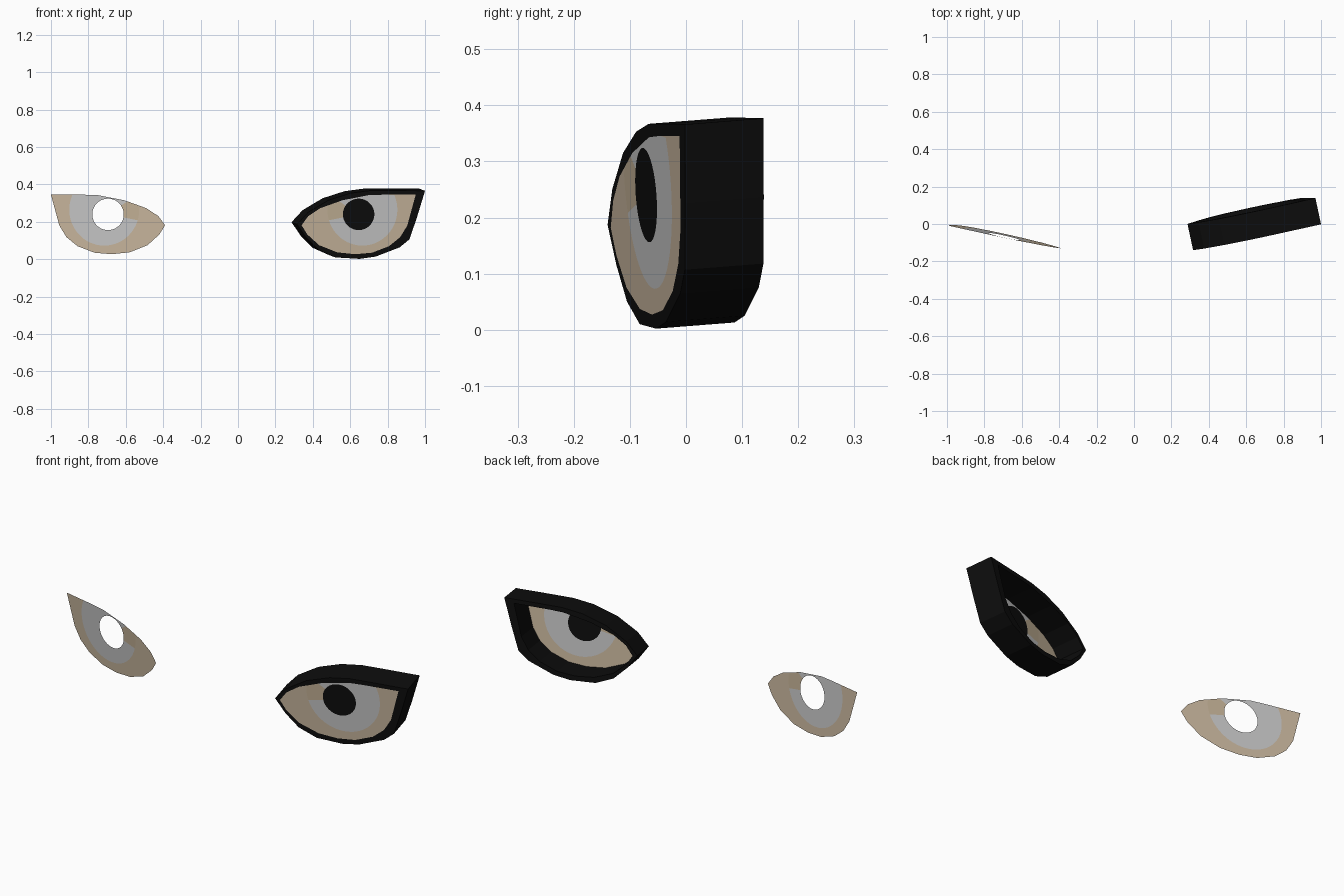
import bpy, bmesh, math
from mathutils import Vector

if "Cube" in bpy.data.objects:
    bpy.data.objects.remove(bpy.data.objects["Cube"])


def material(name, rgb):
    m = bpy.data.materials.new(name)
    m.diffuse_color = (*rgb, 1)
    m.use_nodes = True
    m.node_tree.nodes["Principled BSDF"].inputs["Base Color"].default_value = m.diffuse_color
    return m


BLACK = material("black", (0.004, 0.004, 0.004))
GREY = material("iris_grey", (0.58, 0.58, 0.58))
BEIGE = material("beige", (0.59, 0.48, 0.345))
TAN = material("tan", (0.56, 0.45, 0.31))

# Almond outline (u, z), u measured from the pupil centre towards the outer corner
ALMOND = [(-.305, .182), (-.27, .23), (-.205, .273), (-.088, .315), (.055, .343),
          (.125, .345), (.305, .345), (.26, .18), (.222, .118), (.163, .07),
          (.072, .035), (-.019, .027), (-.115, .037), (-.211, .075), (-.275, .133)]
# Outer edge of the frame (x, z)
RIM = [(.316, .187), (.375, .251), (.482, .315), (.60, .353), (.706, .367),
       (.83, .367), (1.0, .366), (.957, .225), (.917, .107), (.865, .064),
       (.735, .014), (.65, .002), (.52, .01), (.43, .05), (.365, .115)]
PUPIL_Z, PUPIL_R = .24, .084
DEPTH = Vector((-.03, .14, .011))


def right_point(x, z):
    return Vector((x, -.14 + .22 * (x - .315) - .07 * (z - .187), z))


def right_eye(u, z):
    return right_point(.645 + u, z)


def left_eye(u, z):
    x = -.695 - u
    return Vector((x, -.13 - .22 * (x + .39) - .07 * (z - .182), z))


def finish(name, bm, mats):
    me = bpy.data.meshes.new(name)
    bm.to_mesh(me)
    bm.free()
    for m in mats:
        me.materials.append(m)
    ob = bpy.data.objects.new(name, me)
    bpy.context.collection.objects.link(ob)
    return ob


def almond_distance(a):
    """Distance from the pupil centre to the almond outline at angle a."""
    d = Vector((math.cos(a), math.sin(a)))
    best = 9
    for i, p in enumerate(ALMOND):
        p = Vector((p[0], p[1] - PUPIL_Z))
        q = ALMOND[i - 1]
        e = Vector((q[0], q[1] - PUPIL_Z)) - p
        den = d.x * e.y - d.y * e.x
        if abs(den) > 1e-9:
            t = (p.x * e.y - p.y * e.x) / den
            s = (p.x * d.y - p.y * d.x) / den
            if t > 0 and -1e-6 <= s <= 1 + 1e-6:
                best = min(best, t)
    return best


def iris_distance(a):
    """Distance from the pupil centre to the iris ellipse at angle a."""
    cu, cz, ru, rz = .02, .025, .187, .192
    c, s = math.cos(a), math.sin(a)
    A = (c / ru) ** 2 + (s / rz) ** 2
    B = -2 * (c * cu / ru ** 2 + s * cz / rz ** 2)
    C = (cu / ru) ** 2 + (cz / rz) ** 2 - 1
    return (-B + math.sqrt(B * B - 4 * A * C)) / (2 * A)


def polar(place, a, r):
    return place(r * math.cos(a), PUPIL_Z + r * math.sin(a))


ANGLES = sorted({round(2 * math.pi * i / 64, 4) for i in range(64)} |
                {round(math.atan2(z - PUPIL_Z, u) % (2 * math.pi), 4) for u, z in ALMOND})


def eye_sheet(name, place):
    """Thin eye sheet with a round pupil hole, iris ring and outer white."""
    bm = bmesh.new()
    rings = []
    for a in ANGLES:
        edge = almond_distance(a)
        iris = min(iris_distance(a), edge)
        rings.append([bm.verts.new(polar(place, a, r)) for r in (PUPIL_R, iris, edge)])
    for i, a in enumerate(ANGLES):
        p, q = rings[i], rings[(i + 1) % len(rings)]
        nxt = ANGLES[(i + 1) % len(ANGLES)]
        mid = (a + (nxt if nxt > a else nxt + 2 * math.pi)) / 2
        patch = math.radians(147) < mid < math.radians(192)   # tan mark in the iris
        for k in (0, 1):
            f = bm.faces.new((p[k], p[k + 1], q[k + 1], q[k]))
            f.material_index = 1 if k else (2 if patch else 0)
    bmesh.ops.remove_doubles(bm, verts=bm.verts, dist=1e-5)
    bm.normal_update()
    for f in bm.faces:
        if f.normal.y > 0:
            f.normal_flip()
    return finish(name, bm, (GREY, BEIGE, TAN))


eye_sheet("left_eye_sheet", left_eye)
eye_sheet("right_eye_sheet", right_eye)

# Pupil disc filling the hole of the right eye
bm = bmesh.new()
bm.faces.new([bm.verts.new(polar(right_eye, a, PUPIL_R)) for a in ANGLES])
finish("right_pupil", bm, (BLACK,))

# Deep open frame around the right eye
bm = bmesh.new()
outer = [right_point(x, z) for x, z in RIM]
inner = [right_eye(u, z) for u, z in ALMOND]
loops = [[bm.verts.new(p + off) for p in pts]
         for pts, off in ((outer, Vector()), (inner, Vector()), (inner, DEPTH), (outer, DEPTH))]
n = len(RIM)
for k in range(4):
    a, b = loops[k], loops[(k + 1) % 4]
    for i in range(n):
        j = (i + 1) % n
        bm.faces.new((a[i], a[j], b[j], b[i]))
bmesh.ops.recalc_face_normals(bm, faces=bm.faces)
finish("right_eye_frame", bm, (BLACK,))
